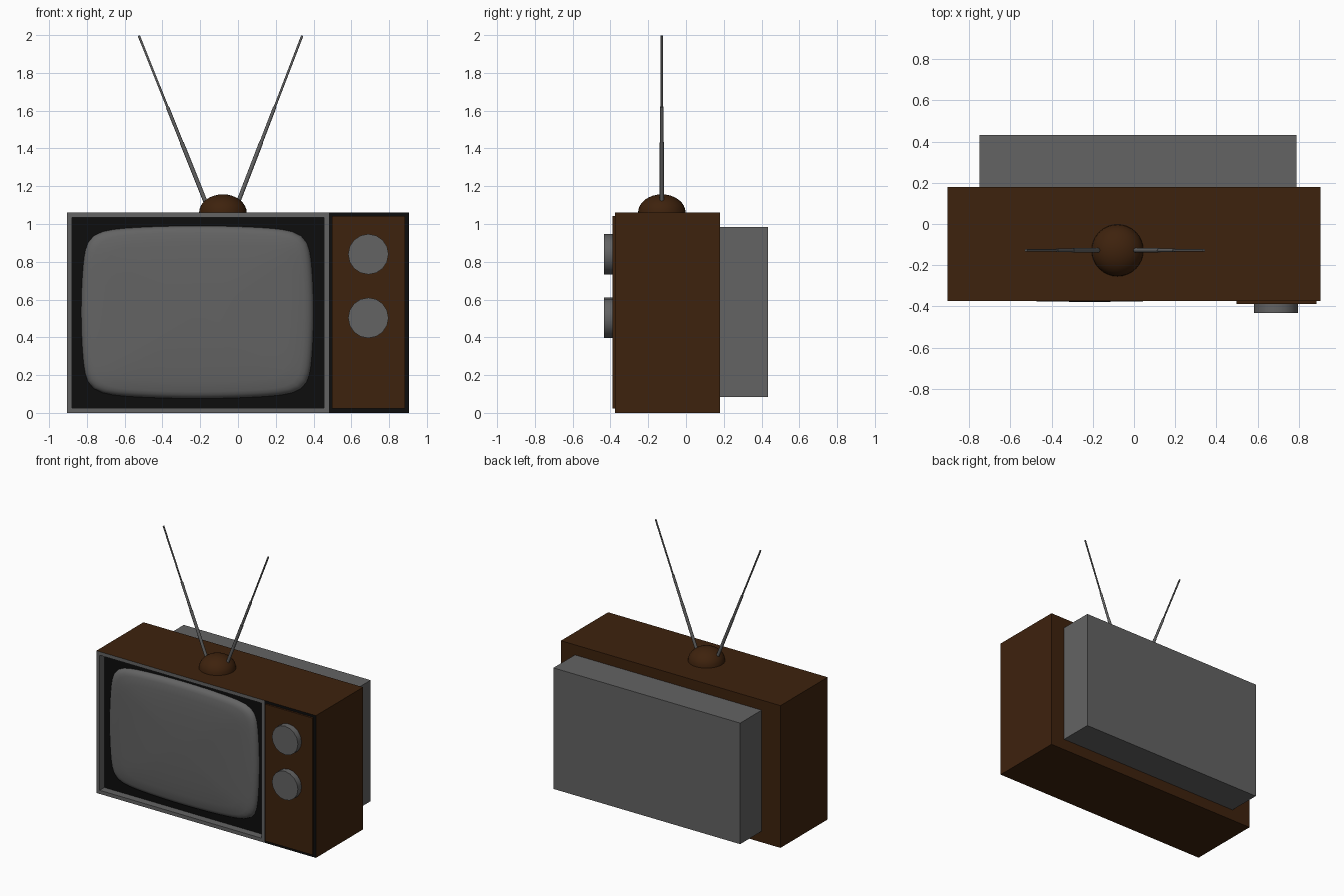
import bpy, bmesh, math
from mathutils import Vector, Matrix

if "Cube" in bpy.data.objects:
    bpy.data.objects.remove(bpy.data.objects["Cube"], do_unlink=True)


def material(name, rgb):
    m = bpy.data.materials.new(name)
    m.use_nodes = True
    m.diffuse_color = (*rgb, 1)
    bsdf = next(n for n in m.node_tree.nodes if n.type == "BSDF_PRINCIPLED")
    bsdf.inputs["Base Color"].default_value = (*rgb, 1)
    return m


BROWN = material("brown wood", (0.048, 0.016, 0.004))
GREY = material("grey plastic", (0.125, 0.125, 0.125))
BLACK = material("black trim", (0.004, 0.004, 0.004))


def finish(name, bm, mats, smooth=False):
    mesh = bpy.data.meshes.new(name)
    bmesh.ops.recalc_face_normals(bm, faces=bm.faces)
    bm.to_mesh(mesh)
    bm.free()
    for m in mats:
        mesh.materials.append(m)
    ob = bpy.data.objects.new(name, mesh)
    bpy.context.collection.objects.link(ob)
    if smooth:
        bpy.ops.object.select_all(action="DESELECT")
        ob.select_set(True)
        bpy.context.view_layer.objects.active = ob
        bpy.ops.object.shade_smooth_by_angle(angle=math.radians(40))
    return ob


def box_mesh(lo, hi):
    bm = bmesh.new()
    lo, hi = Vector(lo), Vector(hi)
    bmesh.ops.create_cube(bm, size=1, matrix=Matrix.Translation((lo + hi) / 2)
                          @ Matrix.Diagonal((*(hi - lo), 1)))
    return bm


def add_rod(bm, a, b, r1, r2, sides):
    a, b = Vector(a), Vector(b)
    turn = (b - a).to_track_quat("Z", "Y").to_matrix().to_4x4()
    bmesh.ops.create_cone(bm, cap_ends=True, segments=sides, radius1=r1, radius2=r2,
                          depth=(b - a).length,
                          matrix=Matrix.Translation((a + b) / 2) @ turn)


# Cabinet: brown shell, grey bezel around a black recess, black control bay
FRONT, SPLIT, RECESS = -0.375, 0.482, 0.055
bm = box_mesh((-0.905, FRONT, 0), (0.905, 0.18, 1.06))
bmesh.ops.bisect_plane(bm, geom=bm.verts[:] + bm.edges[:] + bm.faces[:],
                       plane_co=(SPLIT, 0, 0), plane_no=(1, 0, 0))
front = [f for f in bm.faces if f.normal.y < -0.9]
for f in front:
    f.material_index = 1 if f.calc_center_median().x < SPLIT else 2
bezel = [f for f in front if f.material_index == 1]
bmesh.ops.inset_individual(bm, faces=bezel, thickness=0.038)
well = bmesh.ops.extrude_discrete_faces(bm, faces=bezel)["faces"][0]
well.material_index = 2
bmesh.ops.translate(bm, verts=well.verts, vec=(0, RECESS, 0))
finish("cabinet", bm, [BROWN, GREY, BLACK])

# Rear housing and control panel
finish("rear_housing", box_mesh((-0.75, 0.18, 0.083), (0.79, 0.433, 0.985)), [GREY])
finish("control_panel", box_mesh((0.497, -0.389, 0.022), (0.885, FRONT, 1.042)), [BROWN])

# Picture tube: bowed, rounded rectangle rings rising to a shallow dome
bm = bmesh.new()
STEPS = 96
rings = []
for scale, bulge in [(1, 0), (0.995, 0.012), (0.98, 0.024), (0.955, 0.033),
                     (0.92, 0.039), (0.8, 0.046), (0.6, 0.052), (0.3, 0.057)]:
    ring = []
    for i in range(STEPS):
        t = math.tau * i / STEPS
        c, s = math.cos(t), math.sin(t)
        r = (abs(c) ** 10 + abs(s) ** 10) ** -0.1
        u, v = c * r, s * r
        x = 0.615 * u * (1 - 0.05 * v * v) * scale
        z = 0.457 * v * (1 - 0.06 * u * u) * scale
        ring.append(bm.verts.new((x - 0.215, FRONT + RECESS - bulge, z + 0.533)))
    rings.append(ring)
for a, b in zip(rings, rings[1:]):
    for i in range(STEPS):
        j = (i + 1) % STEPS
        bm.faces.new((a[i], a[j], b[j], b[i]))
tip = bm.verts.new((-0.215, FRONT + RECESS - 0.058, 0.533))
for i in range(STEPS):
    bm.faces.new((rings[-1][i], rings[-1][(i + 1) % STEPS], tip))
finish("screen", bm, [GREY], smooth=True)

# Tuning knobs
for name, z in (("upper_knob", 0.84), ("lower_knob", 0.503)):
    bm = bmesh.new()
    add_rod(bm, (0.69, -0.385, z), (0.69, -0.433, z), 0.107, 0.107, 16)
    finish(name, bm, [GREY], smooth=True)

# Antenna base: half dome
AX, AY = -0.08, -0.128
bm = bmesh.new()
bmesh.ops.create_uvsphere(bm, u_segments=32, v_segments=16, radius=1)
bmesh.ops.bisect_plane(bm, geom=bm.verts[:] + bm.edges[:] + bm.faces[:],
                       plane_co=(0, 0, 0), plane_no=(0, 0, -1), clear_outer=True)
bmesh.ops.transform(bm, verts=bm.verts, matrix=Matrix.Translation((AX, AY, 1.06))
                    @ Matrix.Diagonal((0.126, 0.126, 0.097, 1)))
finish("antenna_base", bm, [BROWN], smooth=True)

# Telescopic antennas: three stages, each thinner than the one below
for name, foot, end in (("right_antenna", -0.165, -0.525), ("left_antenna", -0.005, 0.34)):
    a, b = Vector((foot, AY, 1.1)), Vector((end, AY, 1.997))
    bm = bmesh.new()
    for t0, t1, r in ((0, 0.37, 0.011), (0.37, 0.58, 0.009), (0.58, 1, 0.006)):
        add_rod(bm, a.lerp(b, t0), a.lerp(b, t1), r, r, 12)
    finish(name, bm, [GREY], smooth=True)
